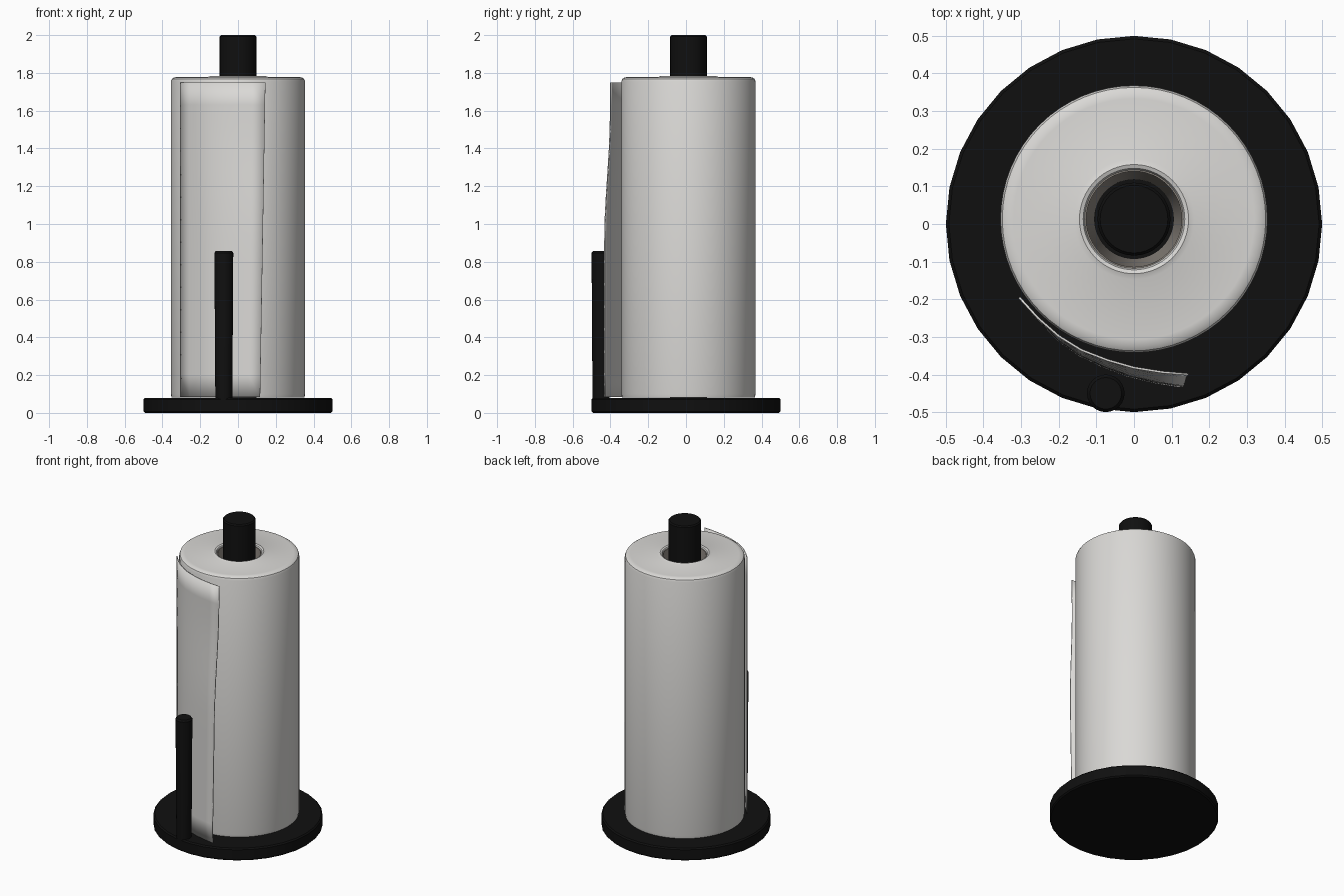
import bpy, bmesh, math

if "Cube" in bpy.data.objects:
    bpy.data.objects.remove(bpy.data.objects["Cube"])

def material(name, rgb):
    m = bpy.data.materials.new(name)
    m.diffuse_color = (*rgb, 1)
    m.use_nodes = True
    m.node_tree.nodes["Principled BSDF"].inputs["Base Color"].default_value = m.diffuse_color
    return m

BLACK = material("black", (0.005, 0.005, 0.005))
PAPER = material("paper white", (0.70, 0.69, 0.67))
CARD = material("cardboard", (0.30, 0.27, 0.24))

def finish(name, bm, mat):
    bmesh.ops.recalc_face_normals(bm, faces=bm.faces)
    me = bpy.data.meshes.new(name)
    bm.to_mesh(me)
    bm.free()
    me.materials.append(mat)
    ob = bpy.data.objects.new(name, me)
    bpy.context.collection.objects.link(ob)
    bpy.ops.object.select_all(action='DESELECT')
    ob.select_set(True)
    bpy.context.view_layer.objects.active = ob
    bpy.ops.object.shade_smooth_by_angle(angle=math.radians(35))
    return ob

def lathe(name, profile, mat, centre=(0, 0), sides=32, closed=False):
    """Spin (radius, z) points round a vertical axis."""
    bm = bmesh.new()
    rings = []
    for r, z in profile:
        rings.append([bm.verts.new((centre[0] + r * math.cos(2 * math.pi * i / sides),
                                    centre[1] + r * math.sin(2 * math.pi * i / sides), z))
                      for i in range(sides)])
    pairs = list(zip(rings, rings[1:]))
    if closed:
        pairs.append((rings[-1], rings[0]))
    else:
        bm.faces.new(rings[0])
        bm.faces.new(rings[-1])
    for a, b in pairs:
        for i in range(sides):
            j = (i + 1) % sides
            bm.faces.new((a[i], a[j], b[j], b[i]))
    return finish(name, bm, mat)

AXIS = (0, 0.013)

# holder: base, centre rod, front post
lathe("base", [(0.492, 0), (0.5, 0.008), (0.5, 0.072), (0.492, 0.08)], BLACK)
lathe("centre_rod", [(0.097, 0.07), (0.097, 1.992), (0.09, 2.0)], BLACK, AXIS)
lathe("front_post", [(0.045, 0.07), (0.05, 0.847), (0.042, 0.858)], BLACK, (-0.075, -0.45), 24)

# paper roll with soft edges
lathe("paper_roll", [(0.13, 0.082), (0.352, 0.082), (0.355, 0.1), (0.355, 1.755),
                     (0.35, 1.768), (0.338, 1.776), (0.32, 1.778), (0.16, 1.778),
                     (0.145, 1.784), (0.135, 1.78), (0.13, 1.77)],
      PAPER, AXIS, 64, closed=True)

# cardboard core, narrowing downwards
lathe("cardboard_core", [(0.131, 1.772), (0.127, 1.772), (0.106, 0.085), (0.131, 0.085)],
      CARD, AXIS, 48, closed=True)

# loose sheet end, curling away from the roll and more so lower down
top = [(-0.305, -0.195), (-0.255, -0.25), (-0.2, -0.298), (-0.14, -0.335), (-0.07, -0.362),
       (0.0, -0.382), (0.075, -0.394), (0.145, -0.40)]
bm = bmesh.new()
rows = []
for k in range(15):
    t = k / 14
    z = 1.75 + (0.083 - 1.75) * t
    s = min(1, max(0, (t - 0.1) / 0.4))
    s = s * s * (3 - 2 * s)
    rows.append([bm.verts.new((x - 0.028 * t * (i / 7) ** 2, y - 0.03 * s * (i / 7), z))
                 for i, (x, y) in enumerate(top)])
for a, b in zip(rows, rows[1:]):
    for i in range(len(top) - 1):
        bm.faces.new((a[i], b[i], b[i + 1], a[i + 1]))
sheet = finish("loose_sheet", bm, PAPER)
mod = sheet.modifiers.new("thickness", 'SOLIDIFY')
mod.thickness = 0.006
mod.offset = 0
